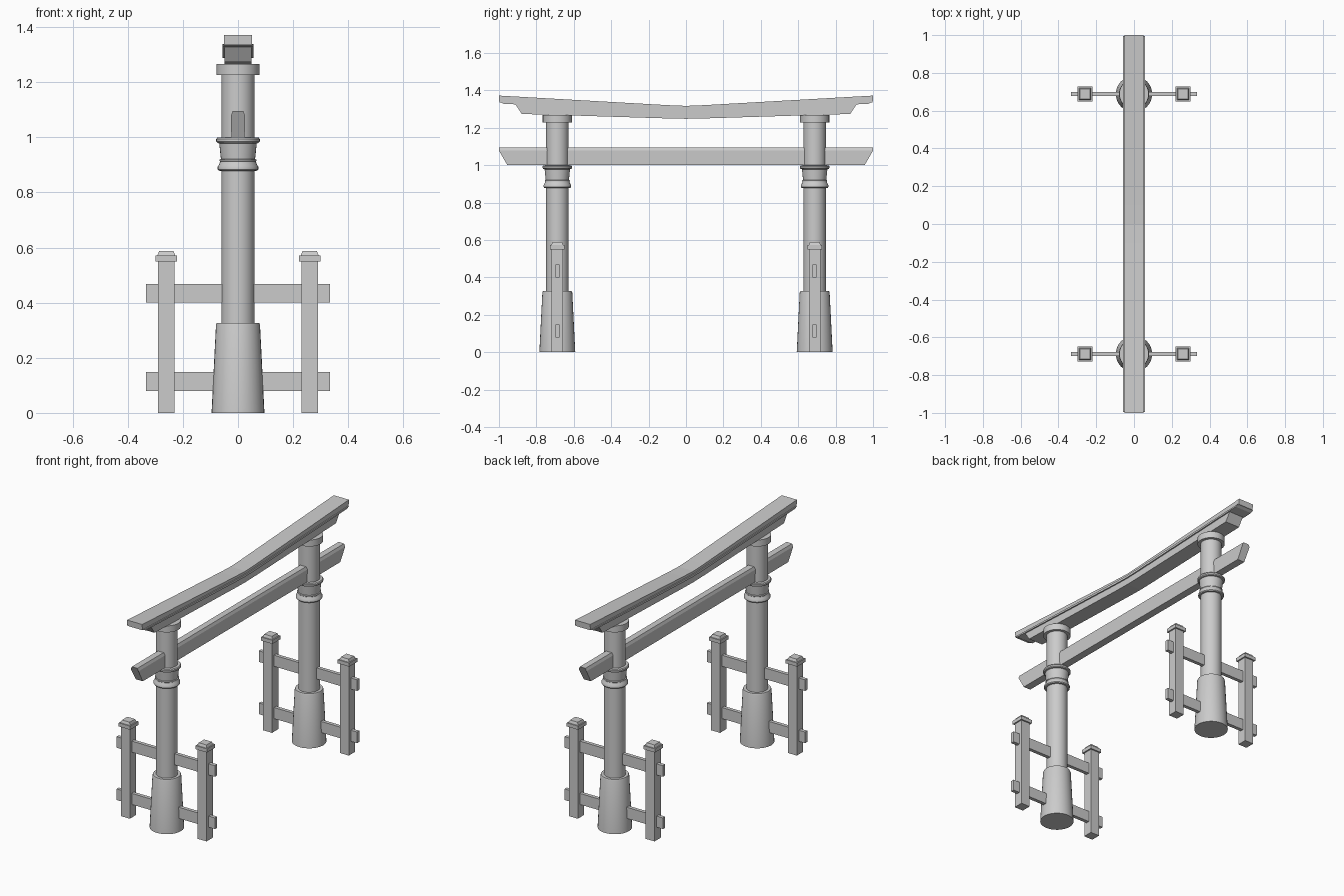
import bpy, bmesh, math

cube = bpy.data.objects.get("Cube")
if cube:
    bpy.data.objects.remove(cube, do_unlink=True)

grey = bpy.data.materials.new("plain_grey")
grey.use_nodes = True
colour = (0.6, 0.6, 0.6, 1)
grey.diffuse_color = colour
grey.node_tree.nodes["Principled BSDF"].inputs["Base Color"].default_value = colour


def finish(name, bm, smooth=False):
    bmesh.ops.recalc_face_normals(bm, faces=bm.faces)
    mesh = bpy.data.meshes.new(name)
    bm.to_mesh(mesh)
    bm.free()
    mesh.materials.append(grey)
    obj = bpy.data.objects.new(name, mesh)
    bpy.context.collection.objects.link(obj)
    if smooth:
        bpy.ops.object.select_all(action="DESELECT")
        obj.select_set(True)
        bpy.context.view_layer.objects.active = obj
        bpy.ops.object.shade_smooth_by_angle(angle=math.radians(35))
    return obj


def loft(name, rings, smooth=False):
    """Skin a list of point rings and close both ends."""
    bm = bmesh.new()
    rows = [[bm.verts.new(p) for p in ring] for ring in rings]
    n = len(rows[0])
    for a, b in zip(rows, rows[1:]):
        for i in range(n):
            j = (i + 1) % n
            bm.faces.new((a[i], a[j], b[j], b[i]))
    bm.faces.new(rows[0])
    bm.faces.new(rows[-1])
    return finish(name, bm, smooth)


def turned(name, y, profile, sides=32):
    """Round part from (radius, height) pairs."""
    angles = [math.tau * i / sides for i in range(sides)]
    return loft(name, [[(r * math.cos(a), y + r * math.sin(a), z) for a in angles]
                       for r, z in profile], True)


def square(name, x, y, profile):
    """Square part from (half width, height) pairs."""
    return loft(name, [[(x + h * sx, y + h * sy, z)
                        for sx, sy in ((-1, -1), (1, -1), (1, 1), (-1, 1))]
                       for h, z in profile])


def beam(name, half, stations):
    """Box beam along y from (y top, y bottom, z top, z bottom), mirrored."""
    mirrored = [(-a, -b, t, u) for a, b, t, u in reversed(stations) if a > 0]
    return loft(name, [[(-half, b, u), (half, b, u), (half, a, t), (-half, a, t)]
                       for a, b, t, u in mirrored + stations])


# Round pillars with flared bases, moulded bands and top collars
for side, y in (("front", -0.688), ("back", 0.688)):
    turned(side + "_pillar_base", y, [(0.096, 0), (0.08, 0.318), (0.077, 0.326)])
    turned(side + "_pillar_shaft", y, [(0.06, 0.3), (0.06, 1.24)])
    turned(side + "_pillar_band", y, [
        (0.058, 0.878), (0.070, 0.879), (0.074, 0.884), (0.074, 0.893), (0.069, 0.901),
        (0.065, 0.912), (0.067, 0.914), (0.067, 0.919), (0.062, 0.921), (0.068, 0.978),
        (0.075, 0.980), (0.079, 0.985), (0.079, 0.994), (0.075, 0.999), (0.058, 1.0)])
    turned(side + "_pillar_collar", y, [(0.078, 1.227), (0.078, 1.267)])

    # Side posts with stepped caps
    for hand, x in (("right", -0.26), ("left", 0.26)):
        tag = side + "_" + hand
        square(tag + "_post", x, y, [(0.03, 0), (0.03, 0.552)])
        square(tag + "_post_cap", x, y, [(0.039, 0.55), (0.039, 0.572)])
        square(tag + "_post_cap_top", x, y, [(0.032, 0.572), (0.026, 0.588)])

    # Rails through the posts and pillar
    for level, z in (("lower", 0.08), ("upper", 0.4)):
        loft(side + "_" + level + "_rail", [
            [(x, y - 0.011, z), (x, y + 0.011, z), (x, y + 0.011, z + 0.068),
             (x, y - 0.011, z + 0.068)] for x in (-0.333, 0.333)])

# Straight tie beam with chamfered top and undercut ends
loft("tie_beam", [[(-0.024, s * 0.955, 1.0), (0.024, s * 0.955, 1.0),
                   (0.026, s, 1.078), (0.019, s, 1.095),
                   (-0.019, s, 1.095), (-0.026, s, 1.078)] for s in (-1, 1)])

# Bent lintel in three layers
beam("roof_beam", 0.051, [(0, 0, 1.317, 1.299), (0.1, 0.1, 1.321, 1.302),
                          (1.0, 0.998, 1.372, 1.336)])
beam("roof_underplate", 0.057, [(0, 0, 1.302, 1.288), (0.1, 0.1, 1.305, 1.291),
                                (0.994, 0.975, 1.338, 1.328)])
beam("lower_lintel", 0.049, [(0, 0, 1.29, 1.248), (0.1, 0.1, 1.293, 1.25),
                             (0.914, 0.878, 1.328, 1.274)])
